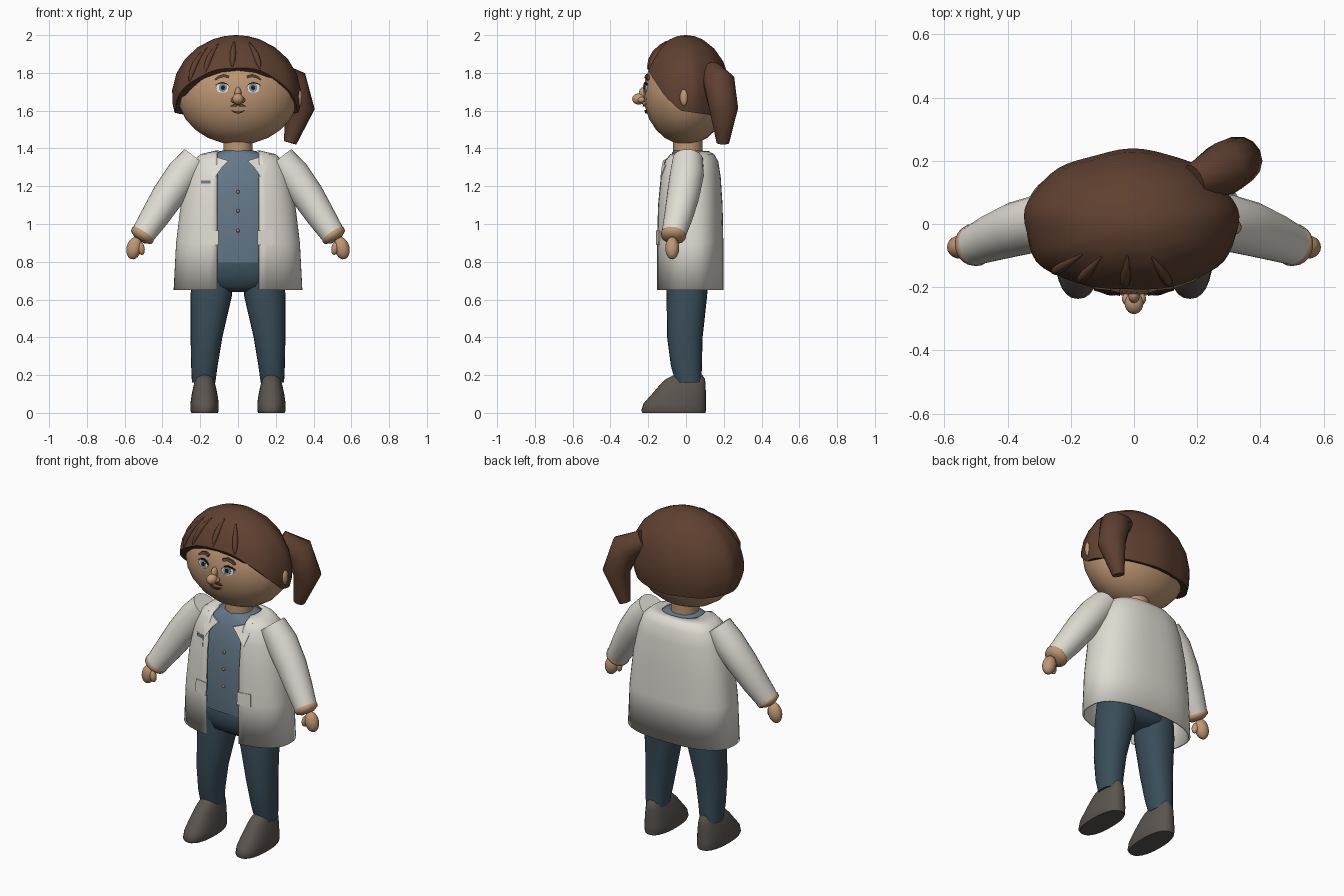
import bpy, bmesh, math
from mathutils import Vector

if "Cube" in bpy.data.objects:
    bpy.data.objects.remove(bpy.data.objects["Cube"])

def mat(name, rgb):
    m = bpy.data.materials.new(name)
    m.diffuse_color = (*rgb, 1)
    m.use_nodes = True
    m.node_tree.nodes["Principled BSDF"].inputs["Base Color"].default_value = m.diffuse_color
    return m

SKIN = mat("skin", (0.52, 0.31, 0.175))
HAIR = mat("brown_hair", (0.115, 0.052, 0.03))
COAT = mat("off_white_cloth", (0.74, 0.72, 0.65))
SHIRT = mat("grey_blue_cloth", (0.13, 0.19, 0.25))
PANTS = mat("dark_blue_cloth", (0.04, 0.075, 0.1))
SHOE = mat("grey_brown_leather", (0.105, 0.09, 0.078))
WHITE = mat("eye_white", (0.75, 0.76, 0.76))
IRIS = mat("eye_grey", (0.2, 0.27, 0.31))
DARK = mat("near_black", (0.012, 0.01, 0.01))
BUTTON = mat("button_tan", (0.4, 0.2, 0.1))


def finish(name, bm, material, angle=50, fix=True):
    if fix:
        bmesh.ops.recalc_face_normals(bm, faces=bm.faces)
    me = bpy.data.meshes.new(name)
    bm.to_mesh(me)
    bm.free()
    me.materials.append(material)
    me.shade_smooth()
    me.set_sharp_from_angle(angle=math.radians(angle))
    ob = bpy.data.objects.new(name, me)
    bpy.context.collection.objects.link(ob)
    return ob


def loft(name, rings, material, closed=True, angle=50):
    """Skin a stack of equal-length rings; closed rings get end caps."""
    bm = bmesh.new()
    vs = [[bm.verts.new(p) for p in r] for r in rings]
    n = len(vs[0])
    for a, b in zip(vs, vs[1:]):
        for i in range(n if closed else n - 1):
            j = (i + 1) % n
            bm.faces.new((a[i], a[j], b[j], b[i]))
    if closed:
        bm.faces.new(vs[0])
        bm.faces.new(vs[-1])
    return finish(name, bm, material, angle)


def ball(name, c, r, material, tilt=0):
    bm = bmesh.new()
    bmesh.ops.create_uvsphere(bm, u_segments=20, v_segments=12, radius=1)
    ca, sa = math.cos(tilt), math.sin(tilt)
    for v in bm.verts:
        x, y, z = (v.co[i] * r[i] for i in range(3))
        v.co = (c[0] + x * ca + z * sa, c[1] + y, c[2] - x * sa + z * ca)
    return finish(name, bm, material)


def spow(v, e):
    return math.copysign(abs(v) ** e, v)


def section(z, hx, y0, y1, e=0.8, cx=0, t0=0, n=40):
    """Rounded-box ring at height z; t0 > 0 leaves a gap at the front."""
    cy, hy = (y0 + y1) / 2, (y1 - y0) / 2
    steps = n if t0 == 0 else n - 1
    out = []
    for i in range(n):
        t = t0 + (2 * math.pi - 2 * t0) * i / steps
        out.append((cx + hx * spow(math.sin(t), e), cy - hy * spow(math.cos(t), e), z))
    return out


def tube(name, pts, radii, material, n=16, angle=50):
    pts = [Vector(p) for p in pts]
    rings = []
    for i, p in enumerate(pts):
        t = (pts[min(i + 1, len(pts) - 1)] - pts[max(i - 1, 0)]).normalized()
        u = t.cross(Vector((0, 1, 0)) if abs(t.y) < 0.9 else Vector((1, 0, 0))).normalized()
        w = t.cross(u)
        rings.append([p + radii[i] * (u * math.cos(k * math.tau / n) + w * math.sin(k * math.tau / n))
                      for k in range(n)])
    return loft(name, rings, material, angle=angle)


def plate(name, outline, surf, material, lift=0.004):
    """Thin patch laid on a front surface y = surf(x, z)."""
    rings = [[(x, surf(x, z) + d, z) for x, z in outline] for d in (-lift, 0.003)]
    return loft(name, rings, material, angle=30)


def oval(cx, cz, rx, rz, n=16):
    return [(cx + rx * math.cos(k * math.tau / n), cz + rz * math.sin(k * math.tau / n)) for k in range(n)]


# Head, neck and ears
HX, HY, HZ, HC = 0.32, 0.225, 0.27, 1.69
ball("head", (0, 0, HC), (HX, HY, HZ), SKIN)
tube("neck", [(0, 0.01, 1.34), (0, 0.01, 1.46)], [0.078, 0.078], SKIN)


def face_y(x, z):
    return -HY * math.sqrt(max(0.0, 1 - (x / HX) ** 2 - ((z - HC) / HZ) ** 2))


# Hair cap cut along a hairline that drops from brow to nape
LINE = [(-0.24, 1.87), (-0.215, 1.84), (-0.18, 1.78), (-0.11, 1.675), (-0.03, 1.6), (0.25, 1.56)]


def hairline(y):
    y = max(-0.239, min(0.249, y))
    for (a, za), (b, zb) in zip(LINE, LINE[1:]):
        if y <= b:
            return za + (zb - za) * (y - a) / (b - a)


def hair_pt(a, phi, k=1.0):
    k *= 1 + math.sin(phi) * (0.012 * math.sin(9 * a) + 0.01 * math.sin(5 * a + 1))
    return (-0.01 + 0.34 * k * math.sin(phi) * math.cos(a),
            0.235 * k * math.sin(phi) * math.sin(a), 1.68 + 0.32 * math.cos(phi))


def rim(a):
    lo, hi = 0.0, math.pi
    for _ in range(25):
        m = (lo + hi) / 2
        p = hair_pt(a, m)
        lo, hi = (m, hi) if p[2] > hairline(p[1]) else (lo, m)
    return lo


AZ = [math.tau * i / 60 for i in range(60)]
loft("hair", [[hair_pt(a, rim(a) * t) for a in AZ] for t in (0.01, 0.1, 0.2, 0.35, 0.5, 0.65, 0.8, 0.92, 1)], HAIR)
# Fringe locks
for deg, top in ((-122, 0.55), (-94, 0.45), (-66, 0.5), (-138, 0.65)):
    a = math.radians(deg)
    tube("fringe_lock", [hair_pt(a, top + (rim(a) - top) * t) for t in (0, 0.25, 0.5, 0.75, 0.95)],
         [0.003, 0.01, 0.016, 0.015, 0.004], HAIR, 10)
# Side ponytail
tube("ponytail", [(0.19, 0.135, 1.81), (0.285, 0.175, 1.75), (0.328, 0.2, 1.61), (0.276, 0.195, 1.43)],
     [0.055, 0.085, 0.078, 0.034], HAIR, 14)

# Face details
for s in (1, -1):
    ball("ear", (s * 0.322, -0.01, 1.67), (0.018, 0.022, 0.045), SKIN)
    plate("eye_white", oval(s * 0.082, 1.722, 0.036, 0.027), face_y, WHITE, 0.004)
    plate("iris", oval(s * 0.08, 1.722, 0.022, 0.023), face_y, IRIS, 0.006)
    plate("pupil", oval(s * 0.08, 1.722, 0.011, 0.012), face_y, DARK, 0.008)
    plate("upper_lash", [(s * x, z) for x, z in ((0.044, 1.727), (0.06, 1.745), (0.083, 1.752), (0.106, 1.745),
          (0.126, 1.732), (0.106, 1.739), (0.083, 1.745), (0.06, 1.739))], face_y, DARK, 0.007)
    plate("eyebrow", [(s * x, z) for x, z in ((0.045, 1.785), (0.075, 1.794), (0.105, 1.784), (0.125, 1.766),
          (0.118, 1.76), (0.1, 1.771), (0.075, 1.778), (0.05, 1.771))], face_y, HAIR, 0.009)
    plate("upper_lip", [(s * x, z) for x, z in ((0, 1.636), (0.02, 1.638), (0.045, 1.622),
          (0.02, 1.622), (0, 1.624))], face_y, HAIR, 0.009)
    ball("nostril", (s * 0.02, -0.237, 1.657), (0.018, 0.02, 0.016), SKIN)
ball("nose_tip", (0, -0.25, 1.662), (0.03, 0.035, 0.03), SKIN)
ball("nose_bridge", (0, -0.225, 1.69), (0.018, 0.025, 0.035), SKIN)
plate("lower_lip", [(-0.038, 1.603), (0, 1.594), (0.038, 1.603), (0.02, 1.588), (0, 1.584), (-0.02, 1.588)],
      face_y, HAIR, 0.008)

# Open coat shell
COAT_ROWS = [(0.65, 0.335, -0.152, 0.192), (0.9, 0.322, -0.152, 0.192), (1.1, 0.298, -0.148, 0.188),
             (1.25, 0.265, -0.135, 0.178), (1.33, 0.235, -0.115, 0.165), (1.365, 0.195, -0.092, 0.145),
             (1.382, 0.12, -0.07, 0.115)]
rows = []
for r in COAT_ROWS:
    gap = min(0.11, 0.9 * r[1])
    rows.append(section(*r, t0=math.asin((gap / r[1]) ** 1.25), n=48))
coat = loft("coat", rows, COAT, closed=False)
sol = coat.modifiers.new("thickness", "SOLIDIFY")
sol.thickness, sol.offset = 0.012, 0


def coat_y(x, z):
    for a, b in zip(COAT_ROWS, COAT_ROWS[1:]):
        if z <= b[0]:
            f = (z - a[0]) / (b[0] - a[0])
            hx, y0, y1 = (a[i] + f * (b[i] - a[i]) for i in (1, 2, 3))
            return (y0 + y1) / 2 - (y1 - y0) / 2 * max(0, 1 - (abs(x) / hx) ** 2.5) ** 0.4 - 0.005
    return -0.08


# Lapels and pockets
for s in (1, -1):
    plate("lapel", [(s * x, z) for x, z in ((0.15, 1.365), (0.05, 1.335), (0.085, 1.3), (0.13, 1.235), (0.15, 1.3))],
          coat_y, COAT, 0.006)
    plate("hip_pocket", [(s * x, z) for x, z in ((0.103, 0.89), (0.185, 0.89), (0.185, 0.965), (0.103, 0.965))],
          coat_y, COAT, 0.0065)
plate("breast_pocket", [(-0.198, 1.17), (-0.142, 1.17), (-0.142, 1.235), (-0.198, 1.235)], coat_y, COAT, 0.005)
plate("pocket_trim", [(-0.195, 1.215), (-0.145, 1.215), (-0.145, 1.23), (-0.195, 1.23)], coat_y, SHIRT, 0.0065)

# Shirt with collar and buttons
loft("shirt", [section(*r) for r in (
    (0.795, 0.235, -0.126, 0.14), (0.9, 0.26, -0.137, 0.155), (1.05, 0.262, -0.137, 0.155),
    (1.2, 0.235, -0.128, 0.15), (1.31, 0.195, -0.105, 0.135), (1.365, 0.14, -0.082, 0.12),
    (1.388, 0.085, -0.065, 0.09))], SHIRT)
for z, y in ((1.17, -0.133), (1.07, -0.139), (0.965, -0.139)):
    ball("shirt_button", (0, y, z), (0.009, 0.007, 0.009), BUTTON)

# Trousers
loft("hips", [section(*r) for r in ((0.64, 0.1, -0.055, 0.075), (0.67, 0.19, -0.1, 0.115),
     (0.73, 0.235, -0.117, 0.132), (0.8, 0.235, -0.12, 0.134), (0.83, 0.2, -0.1, 0.115))], PANTS)
for s in (1, -1):
    loft("trouser_leg", [section(z, hx, y0, y1, 0.92, s * cx, n=24) for z, cx, hx, y0, y1 in (
        (0.74, 0.132, 0.108, -0.1, 0.118), (0.62, 0.142, 0.11, -0.103, 0.112), (0.4, 0.167, 0.084, -0.1, 0.088),
        (0.25, 0.178, 0.07, -0.08, 0.084), (0.16, 0.182, 0.062, -0.055, 0.082))], PANTS)
    # Shoe
    loft("shoe", [section(z, hx, y0, y1, 0.85, s * 0.177, n=28) for z, hx, y0, y1 in (
        (0, 0.07, -0.23, 0.103), (0.012, 0.075, -0.237, 0.106), (0.05, 0.075, -0.225, 0.106),
        (0.1, 0.068, -0.18, 0.105), (0.15, 0.057, -0.137, 0.104), (0.18, 0.048, -0.105, 0.1),
        (0.203, 0.035, -0.06, 0.085))], SHOE)
    # Sleeve, cuff and hand
    tube("sleeve", [(s * 0.222, 0.01, 1.345), (s * 0.29, 0.005, 1.262), (s * 0.37, -0.015, 1.15),
                    (s * 0.44, -0.04, 1.04), (s * 0.503, -0.066, 0.945)],
         [0.08, 0.09, 0.086, 0.076, 0.064], COAT, 24)
    tube("cuff", [(s * 0.495, -0.063, 0.957), (s * 0.503, -0.066, 0.945), (s * 0.513, -0.068, 0.93),
                  (s * 0.522, -0.07, 0.916)], [0.058, 0.068, 0.064, 0.035], SKIN, 20)
    ball("hand", (s * 0.55, -0.073, 0.872), (0.04, 0.037, 0.06), SKIN, -s * 0.25)
    ball("thumb", (s * 0.512, -0.085, 0.87), (0.018, 0.02, 0.034), SKIN, s * 0.15)
